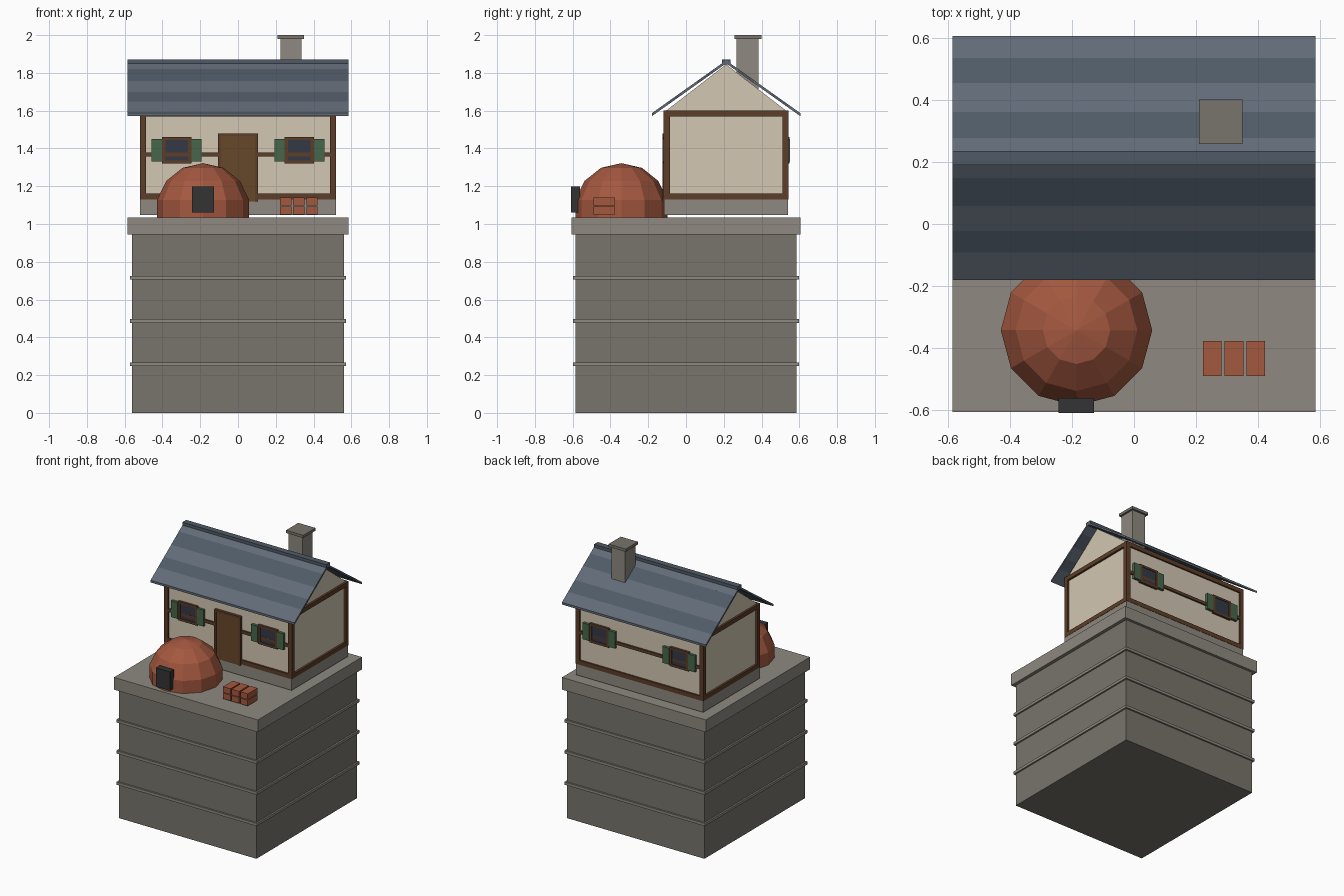
import bpy, bmesh
from mathutils import Matrix

if "Cube" in bpy.data.objects:
    bpy.data.objects.remove(bpy.data.objects["Cube"])


def material(name, hexcode):
    rgb = [int(hexcode[i:i + 2], 16) / 255 for i in (0, 2, 4)]
    lin = [c / 12.92 if c < 0.04 else ((c + 0.055) / 1.055) ** 2.4 for c in rgb]
    m = bpy.data.materials.new(name)
    m.diffuse_color = (*lin, 1)
    m.use_nodes = True
    m.node_tree.nodes["Principled BSDF"].inputs["Base Color"].default_value = m.diffuse_color
    return m


STONE = material("stone", "78746C")
TRIM = material("pale_stone", "8E8980")
CREAM = material("plaster", "D2C7B2")
TIMBER = material("timber", "5C3D28")
DOOR = material("door_wood", "664729")
GLASS = material("glass", "343946")
GREEN = material("shutter_green", "47664A")
SLATE_A = material("slate_light", "626B77")
SLATE_B = material("slate_dark", "505B67")
CLAY = material("clay", "A4583F")
IRON = material("iron", "343333")


def finish(name, bm, mat):
    bmesh.ops.recalc_face_normals(bm, faces=bm.faces[:])
    me = bpy.data.meshes.new(name)
    bm.to_mesh(me)
    bm.free()
    me.materials.append(mat)
    ob = bpy.data.objects.new(name, me)
    bpy.context.collection.objects.link(ob)
    return ob


def box(name, x, y, z, mat):
    """Box from (min, max) ranges."""
    bm = bmesh.new()
    bmesh.ops.create_cube(bm, size=1)
    for v in bm.verts:
        v.co = [r[0] if c < 0 else r[1] for c, r in zip(v.co, (x, y, z))]
    return finish(name, bm, mat)


def prism(name, profile, x0, x1, mat):
    """Extrude a (y, z) profile along x."""
    bm = bmesh.new()
    face = bm.faces.new([bm.verts.new((x0, y, z)) for y, z in profile])
    ext = bmesh.ops.extrude_face_region(bm, geom=[face])
    verts = [g for g in ext["geom"] if isinstance(g, bmesh.types.BMVert)]
    bmesh.ops.translate(bm, vec=(x1 - x0, 0, 0), verts=verts)
    return finish(name, bm, mat)


# Stone tower block with bands and top slab
box("tower", (-.56, .56), (-.585, .585), (0, .945), STONE)
for i, z in enumerate((.257, .487, .715)):
    box(f"tower_band_{i}", (-.572, .572), (-.597, .597), (z - .01, z + .01), TRIM)
box("top_slab", (-.585, .585), (-.605, .605), (.945, 1.035), TRIM)

# House body with gables
F, B, MID = -.105, .53, .2125
box("foundation", (-.518, .518), (-.117, .54), (1.048, 1.13), TRIM)
prism("walls", [(F, 1.13), (B, 1.13), (B, 1.6), (MID, 1.845), (F, 1.6)], -.505, .505, CREAM)

# Timber frame: posts, then sill and top rails on every side
T = .032
for sx in (-1, 1):
    xs = sorted((sx * .52, sx * (.52 - T)))
    for n, y in (("front", (-.118, -.118 + T)), ("back", (.542 - T, .542))):
        box(f"post_{n}_{sx}", xs, y, (1.13, 1.6), TIMBER)
    for n, z in (("sill", 1.13), ("plate", 1.6 - T)):
        box(f"side_{n}_{sx}", xs, (-.118 + T, .542 - T), (z, z + T), TIMBER)
for n, y in (("front", (-.118, -.09)), ("back", (.514, .542))):
    for r, z, h in (("sill", 1.13, T), ("rail", 1.357, .022), ("plate", 1.6 - T, T)):
        box(f"{n}_{r}", (-.488, .488), y, (z, z + h), TIMBER)

# Door with frame
box("door", (-.09, .09), (-.121, -.09), (1.12, 1.465), DOOR)
for sx in (-1, 1):
    box(f"door_jamb_{sx}", sorted((sx * .09, sx * .106)), (-.125, -.09), (1.12, 1.48), TIMBER)
box("door_lintel", (-.09, .09), (-.125, -.09), (1.465, 1.48), TIMBER)


# Shuttered windows, front and back
def window(tag, cx, wall, out):
    def depth(d):
        return sorted((wall - out * .02, wall + out * d))
    box(f"glass_{tag}", (cx - .063, cx + .063), depth(.012), (1.335, 1.448), GLASS)
    for s in (-1, 1):
        box(f"window_jamb_{tag}_{s}", sorted((cx + s * .06, cx + s * .078)), depth(.017), (1.32, 1.46), TIMBER)
        box(f"shutter_{tag}_{s}", sorted((cx + s * .078, cx + s * .132)), depth(.02), (1.33, 1.45), GREEN)
    for n, z in (("sill", (1.32, 1.337)), ("head", (1.445, 1.46))):
        box(f"window_{n}_{tag}", (cx - .06, cx + .06), depth(.017), z, TIMBER)


for cx in (-.325, .325):
    window(f"front_{cx}", cx, F, -1)
    window(f"back_{cx}", cx, B, 1)

# Roof slopes built from alternating slate courses
for n, s, cuts in (("front", -1, (0, .064, .154, .235, .305, .393)),
                   ("back", 1, (0, .064, .148, .242, .322, .393))):
    for i, (a, b) in enumerate(zip(cuts, cuts[1:])):
        top = lambda d: 1.866 - .71 * d
        prof = [(MID + s * a, top(a)), (MID + s * b, top(b)),
                (MID + s * b, top(b) - .016), (MID + s * a, top(a) - .016)]
        prism(f"roof_{n}_course_{i}", prof, -.585, .585, SLATE_B if i % 2 else SLATE_A)
box("roof_ridge", (-.585, .585), (.19, .235), (1.845, 1.872), SLATE_B)

# Chimney
box("chimney", (.225, .335), (.268, .385), (1.65, 1.98), TRIM)
box("chimney_cap", (.21, .35), (.258, .4), (1.98, 2), STONE)

# Domed clay oven, cut flat at the slab
bm = bmesh.new()
bmesh.ops.create_uvsphere(bm, u_segments=12, v_segments=7, radius=.25,
                          matrix=Matrix.Translation((-.185, -.342, 1.072)))
cut = bmesh.ops.bisect_plane(bm, geom=bm.verts[:] + bm.edges[:] + bm.faces[:],
                             plane_co=(0, 0, 1.035), plane_no=(0, 0, 1), clear_inner=True)
bmesh.ops.holes_fill(bm, edges=[e for e in bm.edges if e.is_boundary], sides=0)
finish("oven_dome", bm, CLAY)
box("oven_mouth", (-.243, -.128), (-.608, -.56), (1.06, 1.198), IRON)

# Stacked bricks
for i in range(3):
    for j in range(2):
        x, z = .222 + i * .07, 1.05 + j * .047
        box(f"brick_{i}_{j}", (x, x + .06), (-.49, -.377), (z, z + .042), CLAY)
